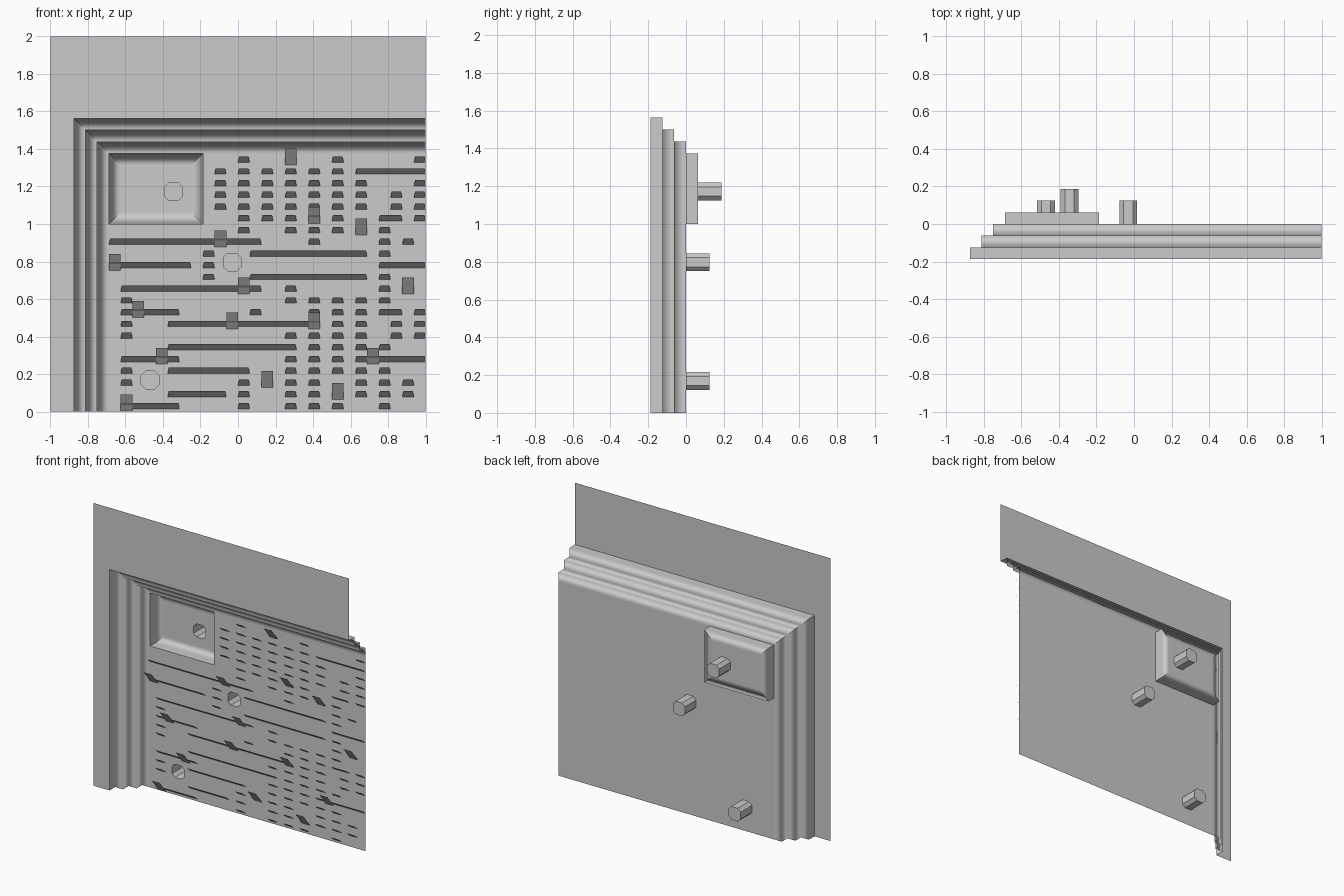
import bpy, bmesh
from mathutils import Vector

if "Cube" in bpy.data.objects:
    bpy.data.objects.remove(bpy.data.objects["Cube"])

U = 1 / 16            # one grid cell
D = 3 * U             # depth of the stepped frame


def X(c):
    return -1 + c * U


grey = bpy.data.materials.new("stone grey")
grey.diffuse_color = (0.6, 0.6, 0.6, 1)
grey.use_nodes = True
grey.node_tree.nodes["Principled BSDF"].inputs["Base Color"].default_value = grey.diffuse_color


def make(name, verts, faces, normals=None):
    """Mesh part; optional blended vertex normals give soft shading."""
    me = bpy.data.meshes.new(name)
    if normals:
        for i, f in enumerate(faces):
            a, b, c = (Vector(verts[k]) for k in f[:3])
            if (b - a).cross(c - a).dot(sum((normals[k] for k in f), Vector())) < 0:
                faces[i] = f[::-1]
    me.from_pydata(verts, [], faces)
    me.materials.append(grey)
    if normals:
        me.shade_smooth()
        me.normals_split_custom_set_from_vertices(normals)
    ob = bpy.data.objects.new(name, me)
    bpy.context.collection.objects.link(ob)
    return ob


def rect(x0, x1, z0, z1):
    return [(x0, z0), (x1, z0), (x1, z1), (x0, z1)]


def octagon(x, z, r=0.75 * U, c=0.022):
    k = r - c
    return [(x + a, z + b) for a, b in
            [(-k, -r), (k, -r), (r, -k), (r, k), (k, r), (-k, r), (-r, k), (-r, -k)]]


def holed_sheet(name, y, loops):
    """Flat sheet bounded by the first loop, with the other loops as holes."""
    bm = bmesh.new()
    edges = []
    for loop in loops:
        vs = [bm.verts.new((x, y, z)) for x, z in loop]
        edges += [bm.edges.new((vs[i], vs[i - 1])) for i in range(len(vs))]
    bmesh.ops.triangle_fill(bm, use_beauty=True, edges=edges, normal=(0, -1, 0))
    for f in bm.faces:
        f.normal_update()
        if f.normal.y > 0:
            f.normal_flip()
    me = bpy.data.meshes.new(name)
    bm.to_mesh(me)
    bm.free()
    me.materials.append(grey)
    bpy.context.collection.objects.link(bpy.data.objects.new(name, me))


def socket(name, x, z, y, depth):
    """Recess open at the front and closed at the back."""
    o = octagon(x, z)
    v = [(a, y, b) for a, b in o] + [(a, y + depth, b) for a, b in o]
    f = [(i, i + 8, (i + 1) % 8 + 8, (i + 1) % 8) for i in range(8)]
    make(name, v, f + [tuple(range(8, 16))])


# Flat front sheet around the frame
make("front_sheet",
     [(-1, -D, 0), (X(2), -D, 0), (X(2), -D, 25 * U), (1, -D, 25 * U), (1, -D, 2), (-1, -D, 2)],
     [(0, 1, 2, 5), (2, 3, 4, 5)])

# Stepped frame along the top and left
FRONT, DOWN, RIGHT = Vector((0, -1, 0)), Vector((0, 0, -1)), Vector((1, 0, 0))
profile = [(0, -D)]
for s in range(3):
    profile += [(s * U, -D + (s + 1) * U), ((s + 1) * U, -D + (s + 1) * U)]
verts, norms, faces = [], [], []
for i, (o, y) in enumerate(profile):
    t, l = 25 * U - o, X(2) + o
    verts += [(1, y, t), (l, y, t), (l, y, t), (l, y, 0)]
    flat = i and i % 2 == 0
    norms += [FRONT] * 4 if flat else [DOWN, DOWN, RIGHT, RIGHT]
    if i:
        b = 4 * i
        faces += [(b - 4, b - 3, b + 1, b), (b - 2, b - 1, b + 3, b + 2)]
make("stepped_frame", verts, faces, norms)

# Main panel with the window and socket openings
low, mid, high = (X(8.5), 2.7 * U), (X(15.5), 12.75 * U), (X(10.5), 18.75 * U)
window = rect(X(5) + .0005, X(13), 16 * U, 22 * U - .0005)
holed_sheet("main_panel", 0, [rect(X(5), 1, 0, 22 * U), window, octagon(*low), octagon(*mid)])

# Recessed window: walls and soft border, one side at a time
inner = rect(X(6), X(12), 17 * U, 21 * U)
inward = [-DOWN, -RIGHT, DOWN, RIGHT]
verts, norms, faces = [], [], []
for i in range(4):
    j, b = (i + 1) % 4, len(verts)
    for loop, y, n in ((window, 0, inward[i]), (window, U, inward[i]), (inner, U, FRONT)):
        verts += [(loop[k][0], y, loop[k][1]) for k in (i, j)]
        norms += [n, n]
    faces += [(b, b + 1, b + 3, b + 2), (b + 2, b + 3, b + 5, b + 4)]
make("window_recess", verts, faces, norms)
holed_sheet("window_back", U, [inner, octagon(*high)])

socket("low_socket", *low, 0, 2 * U)
socket("middle_socket", *mid, 0, 2 * U)
socket("window_socket", *high, U, 2 * U)


def plates(name, cells, height, out, inset):
    """Tilted plates that lean out of the panel at their top edge."""
    v, f = [], []
    for c0, c1, row in cells:
        z0, z1, b = (row - height / 2) * U, (row + height / 2) * U, len(v)
        v += [(X(c0), 0, z0), (X(c1), 0, z0),
              (X(c1) - inset, -out, z1), (X(c0) + inset, -out, z1)]
        f.append((b, b + 1, b + 2, b + 3))
    make(name, v, f)


# Long louvres: row, first column, last column
bars = [(0, 6, 10), (1, 10, 14), (3, 10, 16), (4, 6, 10), (4, 26, 31), (5, 10, 20),
        (7, 10, 22), (8, 6, 10), (8, 28, 29), (10, 6, 17), (11, 17, 26), (12, 5, 11),
        (12, 28, 31), (13, 17, 26), (14, 5, 17), (16, 28, 29), (20, 26, 31)]
plates("long_louvres", [(a, b + 1, r + 0.5) for r, a, b in bars], 0.5, 0.04, 0.006)

# Stacks of short louvres: column, first row, last row; long louvres interrupt them
stacks = [(6, 2, 3), (6, 6, 9), (13, 11, 13), (14, 17, 20), (16, 0, 2), (16, 15, 21),
          (17, 8, 8), (18, 16, 20), (20, 0, 6), (20, 9, 10), (20, 15, 20), (22, 0, 9),
          (22, 14, 20), (24, 0, 0), (24, 3, 9), (24, 15, 21), (26, 1, 9), (26, 17, 19),
          (28, 0, 3), (28, 5, 5), (28, 9, 15), (29, 6, 7), (29, 17, 18), (30, 1, 2),
          (30, 14, 14), (31, 6, 8), (31, 16, 19), (31, 21, 21)]
short = [(c, c + 1, r + 0.5) for c, r0, r1 in stacks for r in range(r0, r1 + 1)
         if not any(r == q and a <= c <= b for q, a, b in bars)]
plates("short_louvres", short, 0.5, 0.04, 0.006)

# Taller tilted tabs: column, row
tabs = [(20, 21), (22, 16), (26, 15), (14, 14), (5, 12), (16, 10), (30, 10), (7, 8),
        (15, 7), (22, 7), (9, 4), (27, 4), (18, 2), (24, 1), (6, 0)]
plates("tabs", [(c, c + 1, r + 0.75) for c, r in tabs], 1.4, 0.07, 0)
